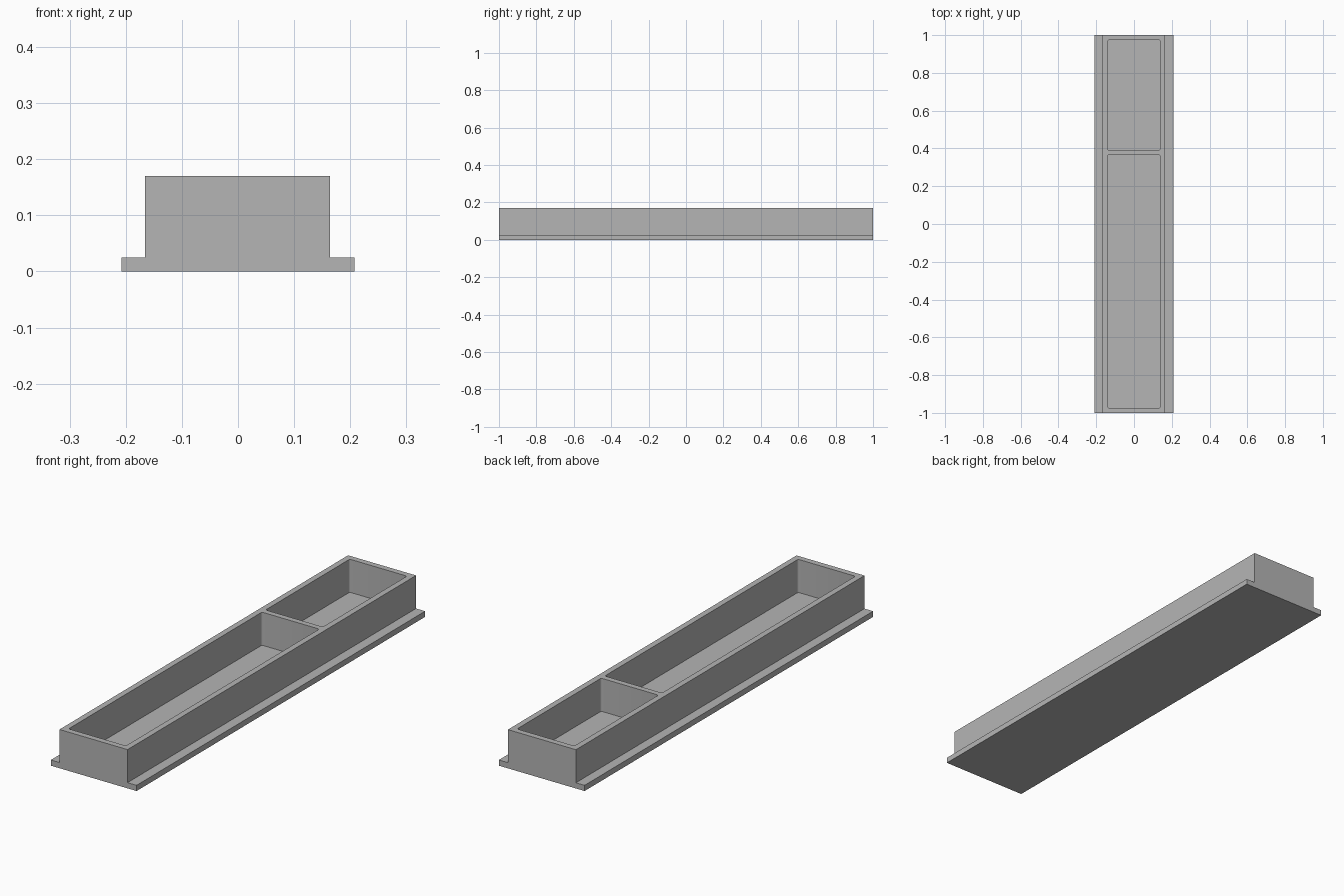
import bpy
import bmesh

cube = bpy.data.objects.get("Cube")
if cube:
    bpy.data.objects.remove(cube, do_unlink=True)

# Single plain grey
grey = bpy.data.materials.new("plain_grey")
grey.use_nodes = True
colour = (0.46, 0.46, 0.46, 1)
grey.diffuse_color = colour
grey.node_tree.nodes["Principled BSDF"].inputs["Base Color"].default_value = colour

FLANGE_X, BODY_X = 0.208, 0.165
FLOOR, TOP = 0.025, 0.17
WALL = 0.026
DIVIDER = (0.366, 0.391)
SHIFT = -0.001  # body sits slightly off the base's centre line


def finish(name, bm):
    bmesh.ops.recalc_face_normals(bm, faces=bm.faces)
    mesh = bpy.data.meshes.new(name)
    bm.to_mesh(mesh)
    bm.free()
    mesh.materials.append(grey)
    obj = bpy.data.objects.new(name, mesh)
    bpy.context.collection.objects.link(obj)
    return obj


# Tray: flanged cross-section extruded along its length
profile = [(-FLANGE_X, 0), (FLANGE_X, 0), (FLANGE_X, FLOOR),
           (BODY_X + SHIFT, FLOOR), (BODY_X + SHIFT, TOP),
           (-BODY_X + SHIFT, TOP), (-BODY_X + SHIFT, FLOOR), (-FLANGE_X, FLOOR)]
bm = bmesh.new()
face = bm.faces.new([bm.verts.new((x, -1, z)) for x, z in profile])
extruded = bmesh.ops.extrude_face_region(bm, geom=[face])["geom"]
bmesh.ops.translate(bm, vec=(0, 2, 0),
                    verts=[v for v in extruded if isinstance(v, bmesh.types.BMVert)])
tray = finish("tray", bm)


# Pocket cutters with slightly rounded upright corners
def pocket_cutter(name, y0, y1):
    bm = bmesh.new()
    bmesh.ops.create_cube(bm, size=1)
    for v in bm.verts:
        v.co.x = v.co.x * 2 * (BODY_X - WALL) + SHIFT
        v.co.y = y0 if v.co.y < 0 else y1
        v.co.z = FLOOR if v.co.z < 0 else TOP + 0.1
    upright = [e for e in bm.edges
               if abs(e.verts[0].co.z - e.verts[1].co.z) > 0.01]
    bmesh.ops.bevel(bm, geom=upright, offset=0.008, segments=4,
                    profile=0.5, affect='EDGES')
    cutter = finish(name, bm)
    cutter.hide_render = True
    return cutter


cutters = [pocket_cutter("long_pocket_cutter", WALL - 1, DIVIDER[0]),
           pocket_cutter("short_pocket_cutter", DIVIDER[1], 1 - WALL)]

bpy.context.view_layer.objects.active = tray
tray.select_set(True)
for cutter in cutters:
    mod = tray.modifiers.new("pocket", 'BOOLEAN')
    mod.operation = 'DIFFERENCE'
    mod.solver = 'EXACT'
    mod.object = cutter
    bpy.ops.object.modifier_apply(modifier=mod.name)
    bpy.data.objects.remove(cutter, do_unlink=True)

# Soft pocket corners, crisp edges elsewhere
bpy.ops.object.shade_smooth_by_angle(angle=0.6)
